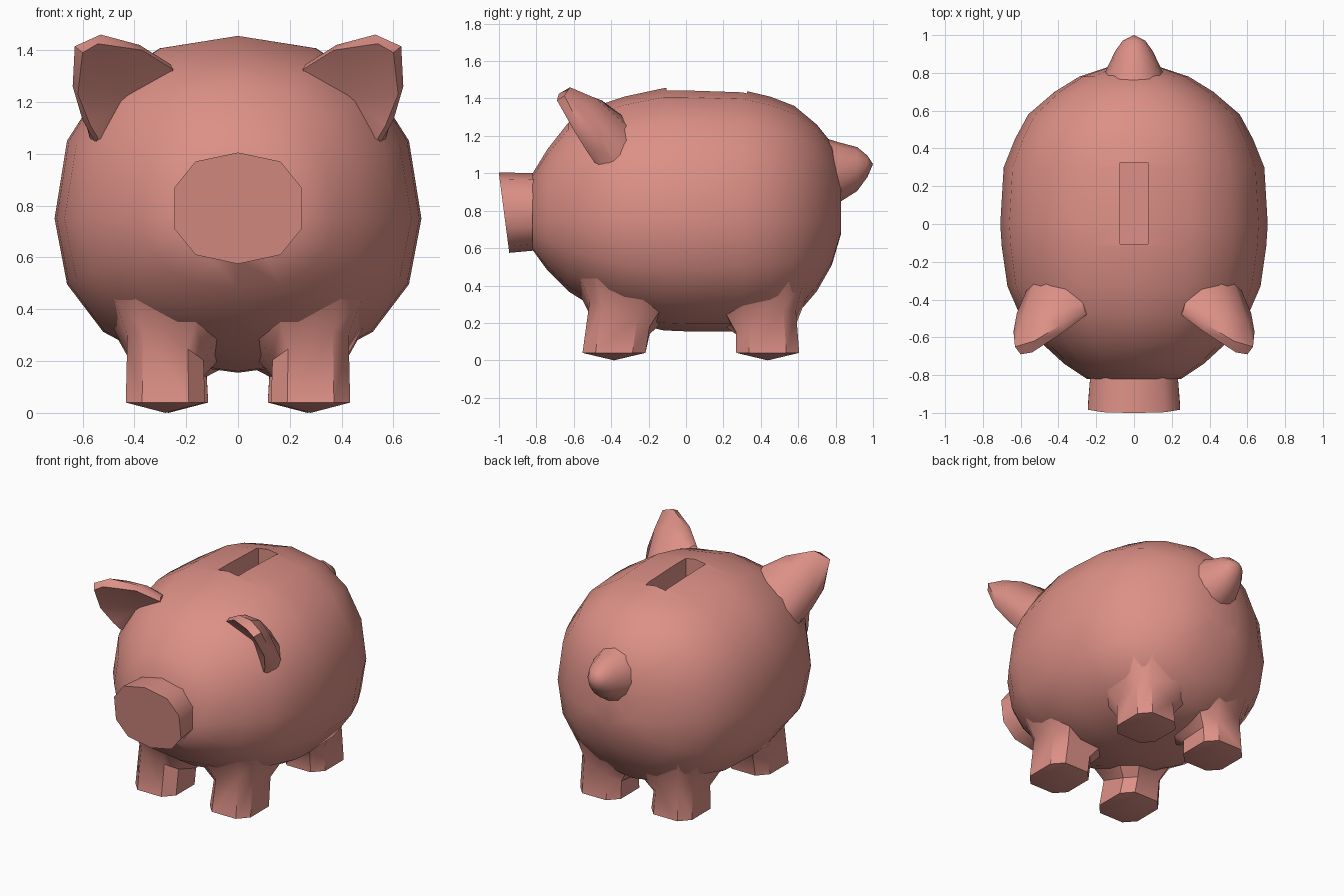
import bpy, bmesh, math

if "Cube" in bpy.data.objects:
    bpy.data.objects.remove(bpy.data.objects["Cube"])

pink = bpy.data.materials.new("pink")
pink.diffuse_color = (0.72, 0.28, 0.24, 1)
pink.use_nodes = True
pink.node_tree.nodes["Principled BSDF"].inputs["Base Color"].default_value = pink.diffuse_color


def make(name, bm, mirror=False, cutter=None, angle=36):
    bmesh.ops.remove_doubles(bm, verts=bm.verts, dist=0.0005)
    bmesh.ops.recalc_face_normals(bm, faces=bm.faces)
    me = bpy.data.meshes.new(name)
    bm.to_mesh(me)
    bm.free()
    ob = bpy.data.objects.new(name, me)
    bpy.context.collection.objects.link(ob)
    me.materials.append(pink)
    bpy.ops.object.select_all(action='DESELECT')
    ob.select_set(True)
    bpy.context.view_layer.objects.active = ob
    if cutter:
        m = ob.modifiers.new("cut", 'BOOLEAN')
        m.operation, m.solver, m.object = 'DIFFERENCE', 'EXACT', cutter
        bpy.ops.object.modifier_apply(modifier=m.name)
    bpy.ops.object.shade_smooth_by_angle(angle=math.radians(angle))
    if mirror:
        ob.modifiers.new("mirror", 'MIRROR')
    return ob


def loft(rings, close=True):
    """Skin rows of points; rows of equal points collapse to a tip."""
    bm = bmesh.new()
    rows = []
    for r in rings:
        single = all(p == r[0] for p in r)
        rows.append([bm.verts.new(r[0])] * len(r) if single
                    else [bm.verts.new(p) for p in r])
    n = len(rings[0])
    for a, b in zip(rows, rows[1:]):
        for i in range(n if close else n - 1):
            j = (i + 1) % n
            f = list(dict.fromkeys((a[i], a[j], b[j], b[i])))
            if len(f) > 2:
                bm.faces.new(f)
    if not close:
        bm.faces.new([r[0] for r in rows])
        bm.faces.new([r[-1] for r in rows])
    else:
        for r in (rows[0], rows[-1]):
            if r[0] is not r[1]:
                bm.faces.new(r)
    return bm


def oval(y, hw, top, bot, mid, n=16, e=2.2, tilt=0.0):
    """Rounded oval across the y axis, different above and below mid."""
    pts = []
    for i in range(n):
        a = math.pi / 2 + 2 * math.pi * i / n
        c, s = math.cos(a), math.sin(a)
        x = math.copysign(abs(c) ** (2 / e), c) * hw
        k = math.copysign(abs(s) ** (2 / e), s)
        z = mid + k * ((top - mid) if k > 0 else (mid - bot))
        pts.append((x, y - tilt * (z - mid), z))
    return pts


# coin slot cutter
bm = bmesh.new()
bmesh.ops.create_cube(bm, size=1)
for v in bm.verts:
    v.co = (v.co.x * 0.15, 0.11 + v.co.y * 0.43, 1.45 + v.co.z * 0.45)
cutter = make("slot_cutter", bm)
cutter.hide_render = True

# body: y, half width, top, bottom
profile = [(-.82, .25, 1.0, .59), (-.74, .37, 1.13, .48), (-.63, .49, 1.27, .37),
           (-.48, .605, 1.36, .275), (-.33, .67, 1.41, .21), (-.12, .70, 1.455, .16),
           (.0, .708, 1.455, .155), (.30, .69, 1.445, .155), (.45, .63, 1.41, .185),
           (.58, .56, 1.36, .23), (.70, .42, 1.26, .37), (.78, .29, 1.16, .51),
           (.83, .14, 1.0, .68)]
body = make("body", loft([oval(*p, mid=.75, e=2.25) for p in profile]), cutter=cutter)
bpy.data.objects.remove(cutter)
bpy.context.view_layer.update()

# snout with slightly tilted front
make("snout", loft([oval(-.78, .24, 1.0, .59, .79, n=10, e=2.3),
                    oval(-.973, .255, 1.005, .575, .79, n=10, e=2.4, tilt=.13)]), angle=40)

# tail
make("tail", loft([oval(.74, .18, 1.19, .80, 1.0, n=12, e=2),
                   oval(.82, .145, 1.165, .845, 1.0, n=12, e=2),
                   oval(.915, .10, 1.14, .905, 1.02, n=12, e=2),
                   oval(.97, .06, 1.095, .98, 1.04, n=12, e=2),
                   [(0, 1.0, 1.05)] * 12]), angle=60)


def belly(x, y):
    """Height of the underside of the body."""
    hit, p, _, _ = body.ray_cast((x, y, -1), (0, 0, 1))
    return p.z if hit else .6


# legs: chamfered columns with slightly domed soles, flaring onto the belly
def leg(name, x, y, lean):
    h, c = .153, .09
    shape = [(h, c), (c, h), (-c, h), (-h, c), (-h, -c), (-c, -h), (c, -h), (h, -c)]
    sole = [(x + px, y + py * 1.1, .04) for px, py in shape]
    neck, foot = [], []
    for px, py in shape:
        a, b = x + px * .96, y + lean + py * 1.05
        neck.append((a, b, max(.14, belly(a, b) - .075)))
        a, b = x + px * 1.32, y + lean + py * 1.4
        foot.append((a, b, belly(a, b) + .004))
    make(name, loft([[(x, y, .0)] * 8, sole, neck, foot, [(x, y, .6)] * 8]),
         mirror=True, angle=40)


leg("front_legs", .28, -.385, .03)
leg("back_legs", .268, .437, -.01)

# ears: hollow, front rim, outer rim, back, base in the body; last column tapers in
hollow = [(.42, -.44, 1.22)] * 7
rim = [(.25, -.48, 1.325), (.37, -.57, 1.40), (.54, -.68, 1.425), (.60, -.69, 1.39),
       (.618, -.60, 1.23), (.57, -.525, 1.11), (.54, -.49, 1.06)]
outer = [(.26, -.46, 1.345), (.38, -.53, 1.42), (.53, -.62, 1.46), (.63, -.65, 1.415),
         (.638, -.57, 1.26), (.60, -.495, 1.13), (.545, -.475, 1.05)]
mid = [(.27, -.42, 1.34), (.37, -.45, 1.39), (.50, -.48, 1.40), (.60, -.52, 1.35),
       (.62, -.47, 1.23), (.585, -.43, 1.11), (.55, -.44, 1.04)]
base = [(.28, -.38, 1.29), (.36, -.33, 1.30), (.46, -.30, 1.24), (.53, -.31, 1.17),
        (.56, -.33, 1.08), (.56, -.36, 1.02), (.55, -.39, 1.00)]
root = [(.36, -.36, 1.0)] * 7
make("ears", loft([hollow, rim, outer, mid, base, root], close=False), mirror=True, angle=48)
